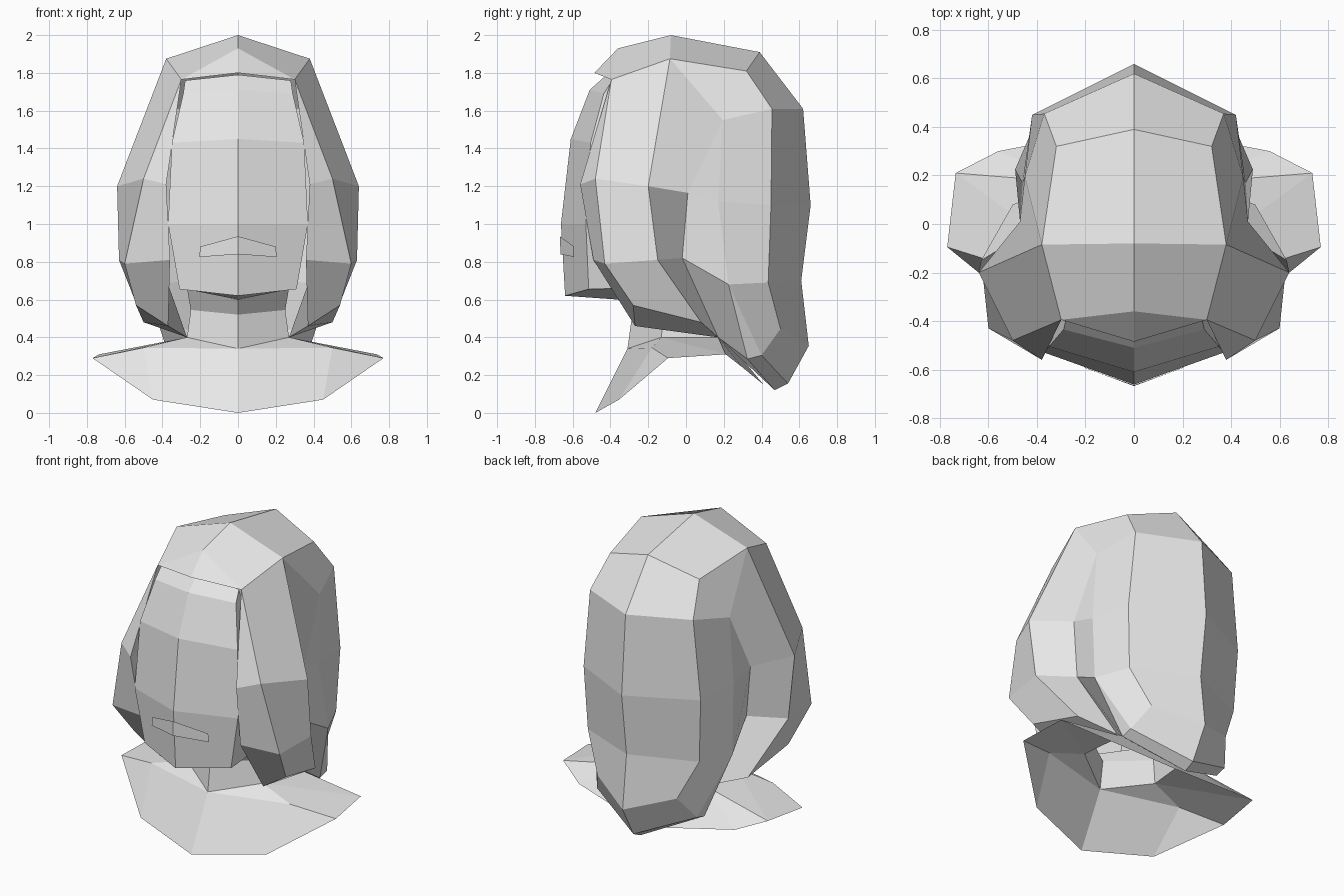
import bpy, bmesh
from mathutils import Vector

cube = bpy.data.objects.get("Cube")
if cube:
    bpy.data.objects.remove(cube)

grey = bpy.data.materials.new("light_grey")
grey.use_nodes = True
grey.diffuse_color = (0.8, 0.8, 0.8, 1)
grey.node_tree.nodes["Principled BSDF"].inputs["Base Color"].default_value = (0.8, 0.8, 0.8, 1)


def build(name, points, faces, centre):
    """Make one symmetric part from its +x half; faces point away from centre."""
    bm = bmesh.new()
    for side in (1, -1):
        vs = {k: bm.verts.new((side * p[0], p[1], p[2])) for k, p in points.items()}
        for f in faces.split():
            bm.faces.new([vs[k] for k in f.split("-")])
    bmesh.ops.remove_doubles(bm, verts=bm.verts, dist=0.001)
    bmesh.ops.recalc_face_normals(bm, faces=bm.faces)
    c = Vector(centre)
    out = sum(f.normal.dot(f.calc_center_median() - c) * f.calc_area() for f in bm.faces)
    if out < 0:
        bmesh.ops.reverse_faces(bm, faces=bm.faces)
    me = bpy.data.meshes.new(name)
    bm.to_mesh(me)
    bm.free()
    me.materials.append(grey)
    ob = bpy.data.objects.new(name, me)
    bpy.context.collection.objects.link(ob)
    return ob


def strip(a, b, first, last):
    """Quads between two numbered columns of points."""
    return " ".join(f"{a}{i}-{b}{i}-{b}{i+1}-{a}{i+1}" for i in range(first, last)) + " "


# Hair: K = centre line, A-D = side lock, E-F = rear lock
hair = {
    "L": (0, -.485, 1.80), "T": (0, -.36, 1.93), "K": (0, -.08, 2.0), "K0": (0, .39, 1.91),
    "K1": (0, .62, 1.61), "K2": (0, .66, 1.10), "K3": (0, .61, .70), "K4": (0, .65, .355),
    "K5": (0, .54, .155), "K6": (0, .47, .12), "K7": (0, .20, .45),
    "A0": (.30, -.395, 1.765), "A1": (.38, -.56, 1.21), "A2": (.36, -.49, .81), "A3": (.37, -.27, .46),
    "B1": (.50, -.48, 1.24), "B2": (.60, -.43, .79), "B3": (.54, -.28, .57),
    "C0": (.38, -.085, 1.875), "C1": (.64, -.20, 1.20), "C2": (.63, -.15, .81), "C3": (.50, .08, .48),
    "D0": (.45, .195, 1.55), "D1": (.47, .01, 1.165), "D2": (.42, -.02, .82), "D3": (.27, .17, .40),
    "E0": (.32, .32, 1.81), "E1": (.37, .455, 1.61), "E2": (.42, .45, 1.10), "E3": (.40, .435, .69),
    "E4": (.285, .50, .445), "E5": (.36, .40, .305),
    "F1": (.46, .17, 1.12), "F2": (.49, .225, .68), "F3": (.36, .325, .285),
}
hair_faces = (
    "L-T-A0 T-K-C0-A0 K-K0-E0-C0 C0-E0-E1-D0 "                # fringe and crown
    + "A0-B1-A1 A0-C0-C1-B1 A0-A1-D1-D0 "                     # top of the side lock
    + strip("A", "B", 1, 3) + strip("B", "C", 1, 3)
    + strip("C", "D", 0, 3) + strip("D", "A", 1, 3) + "A3-B3-C3-D3 "
    + strip("K", "E", 0, 5) + "K5-E5-F3-K6 "                  # back and its lower lip
    + "D0-E1-E2-F1 F1-E2-E3-F2 F2-E3-E4-E5 F2-E5-F3 "         # side of the rear lock
    + "D0-F1-D1 D1-F1-F2-D2 D2-F2-F3-D3 K6-F3-D3-K7"          # recess and underside
)
build("hair", hair, hair_faces, (0, 0, 1.1))

# Face: centre, edge and side columns, with the jaw underneath
face = {
    "K0": (0, -.42, 1.79), "K1": (0, -.51, 1.71), "K2": (0, -.61, 1.45), "K3": (0, -.662, 1.0),
    "K4": (0, -.64, .62), "K5": (0, -.36, .60),
    "E0": (.28, -.39, 1.76), "E1": (.29, -.435, 1.69), "E2": (.35, -.505, 1.43), "E3": (.37, -.53, 1.0),
    "E4": (.31, -.515, .655), "E5": (.30, -.33, .66),
    "S1": (.28, -.36, 1.69), "S2": (.34, -.30, 1.43), "S3": (.36, -.25, 1.0),
}
face_faces = strip("K", "E", 0, 5) + strip("E", "S", 1, 3) + "E0-E1-S1 E3-S3-E5-E4"
build("face", face, face_faces, (0, 0, 1.1))

# Mouth plate
mouth = {"a": (0, -.668, .935), "b": (.20, -.592, .88), "c": (.205, -.592, .825), "d": (0, -.664, .84)}
build("mouth", mouth, "a-b-c-d", (0, 0, .9))

# Neck, open at the top and bottom
neck = {
    "K0": (0, -.36, .60), "K1": (0, -.285, .52), "K2": (0, -.31, .34),
    "E0": (.27, -.15, .66), "E1": (.25, -.12, .545), "E2": (.27, -.13, .40),
    "G0": (.24, .15, .62), "G1": (.22, .15, .54), "G2": (.24, .17, .40),
    "J0": (0, .20, .62), "J1": (0, .20, .54), "J2": (0, .22, .38),
}
neck_faces = strip("K", "E", 0, 2) + strip("E", "G", 0, 2) + strip("G", "J", 0, 2)
build("neck", neck, neck_faces, (0, 0, .5))

# Collar spreading over the shoulders
collar = {
    "N1": neck["K2"], "N2": neck["E2"], "N3": neck["G2"], "N4": neck["J2"], "M": (.50, -.18, .345),
    "R1": (0, -.48, 0), "R2": (.45, -.355, .07), "R3": (.77, -.095, .29),
    "R4": (.735, .21, .31), "R5": (.56, .30, .24), "R6": (0, .41, .15),
}
build("collar", collar,
      "N1-R1-R2-M N1-M-N2 M-R2-R3 N2-M-R3-R4 N2-R4-N3 N3-R4-R5 N3-R5-R6-N4", (0, 0, 0))
